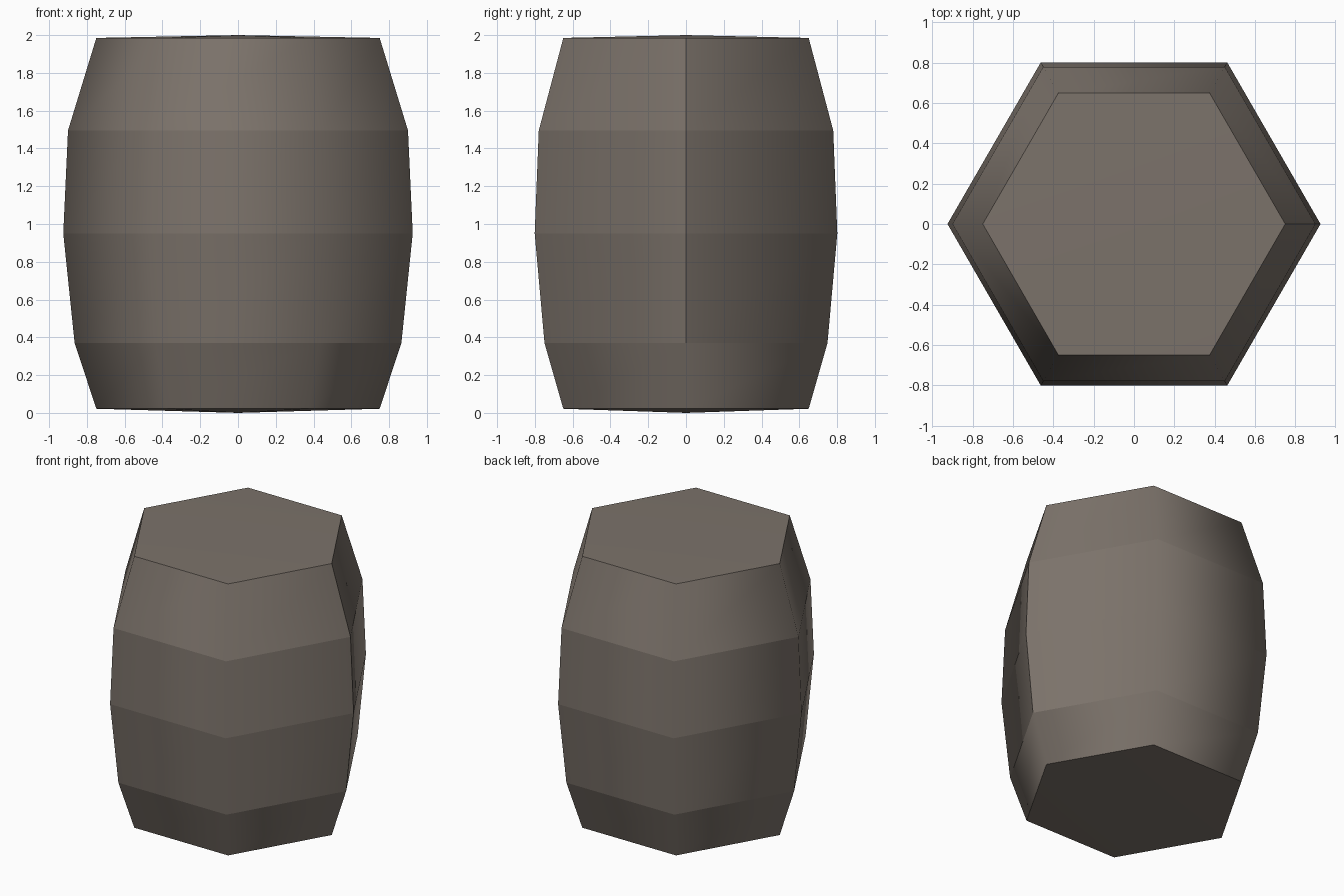
import bpy
import bmesh
from math import cos, sin, tau

cube = bpy.data.objects.get("Cube")
if cube:
    bpy.data.objects.remove(cube, do_unlink=True)

# Weathered wood colour
wood = bpy.data.materials.new("weathered wood")
colour = (0.2, 0.17, 0.145, 1)
wood.diffuse_color = colour
wood.use_nodes = True
wood.node_tree.nodes["Principled BSDF"].inputs["Base Color"].default_value = colour

SIDES = 6
# Radius and height of each ring, from bottom to top
profile = [(0.75, 0.022), (0.865, 0.37), (0.925, 0.95), (0.9, 1.495), (0.75, 1.985)]

bm = bmesh.new()
rings = [[bm.verts.new((r * cos(tau * i / SIDES), r * sin(tau * i / SIDES), z))
          for i in range(SIDES)] for r, z in profile]

# Stave bands
for low, high in zip(rings, rings[1:]):
    for i in range(SIDES):
        j = (i + 1) % SIDES
        bm.faces.new((low[i], low[j], high[j], high[i]))

# Slightly domed lids
for ring, z in ((rings[0], 0), (rings[-1], 2)):
    centre = bm.verts.new((0, 0, z))
    for i in range(SIDES):
        bm.faces.new((ring[i], ring[(i + 1) % SIDES], centre))
bmesh.ops.recalc_face_normals(bm, faces=bm.faces)

# Smooth around the barrel, with crisp band edges and one seam
for face in bm.faces:
    face.smooth = True
for ring in rings:
    for i in range(SIDES):
        bm.edges.get((ring[i], ring[(i + 1) % SIDES])).smooth = False
for low, high in zip(rings[1:], rings[2:]):
    bm.edges.get((low[0], high[0])).smooth = False

mesh = bpy.data.meshes.new("barrel")
bm.to_mesh(mesh)
bm.free()
mesh.materials.append(wood)
bpy.context.collection.objects.link(bpy.data.objects.new("barrel", mesh))
